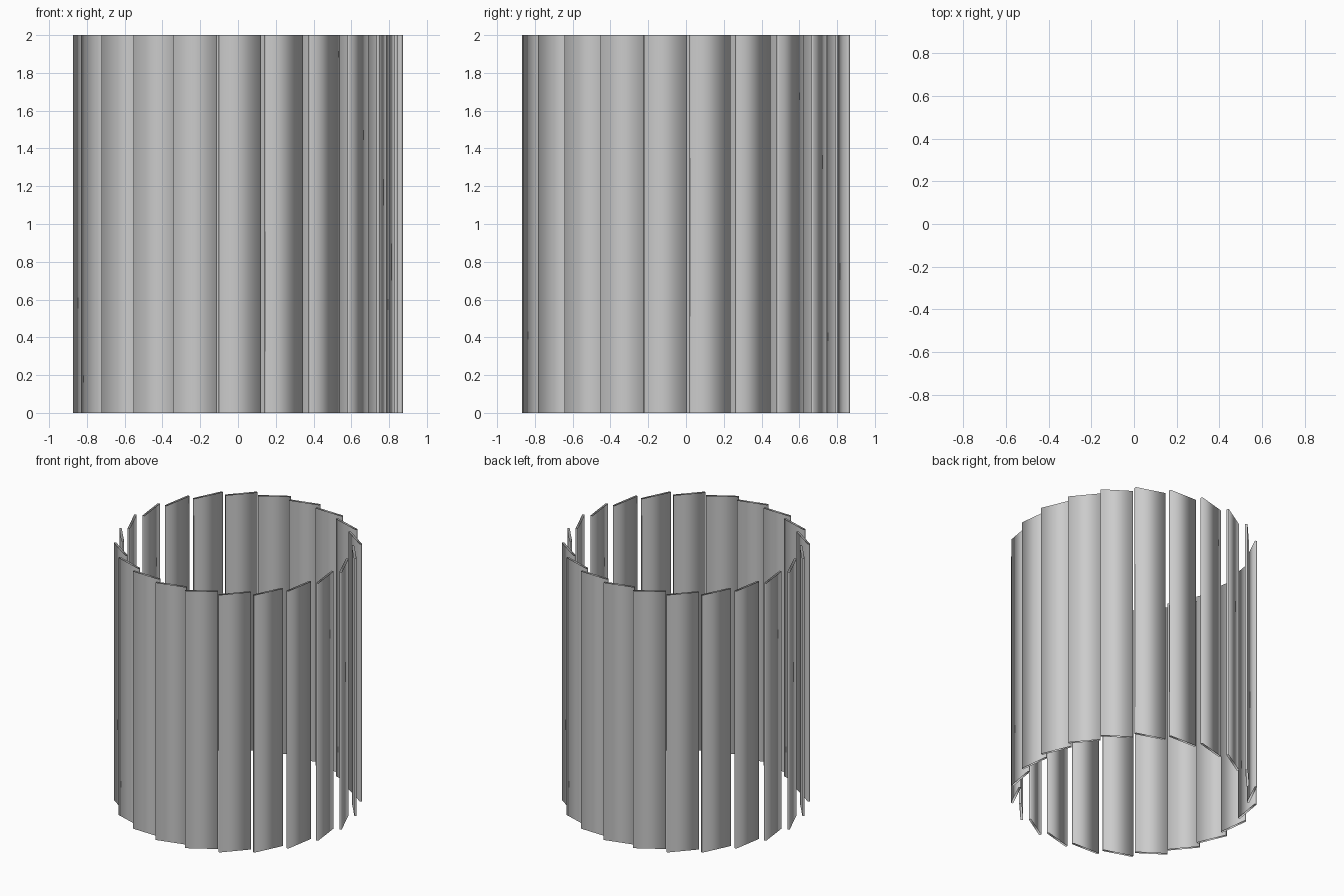
import bpy, bmesh
from math import sin, cos, radians, tau

if "Cube" in bpy.data.objects:
    bpy.data.objects.remove(bpy.data.objects["Cube"])

COUNT = 22          # blades around the ring
HEIGHT = 2.0
WIDTH = 0.23        # blade width along its own direction
THICK = 0.016
TILT = radians(15)  # each blade leans inward at one edge
OUTER = (-0.10, -0.868)  # leading outer corner of the front blade


def blade_profile():
    """Thin tilted rectangle, counter-clockwise seen from above."""
    ax = (cos(TILT), sin(TILT))
    inn = (-sin(TILT), cos(TILT))
    return [(OUTER[0] + ax[0] * w + inn[0] * d, OUTER[1] + ax[1] * w + inn[1] * d)
            for w, d in ((0, 0), (WIDTH, 0), (WIDTH, THICK), (0, THICK))]


# One open-ended blade tube, standing at the front of the ring
bm = bmesh.new()
profile = blade_profile()
bottom = [bm.verts.new((x, y, 0)) for x, y in profile]
top = [bm.verts.new((x, y, HEIGHT)) for x, y in profile]
for i in range(4):
    j = (i + 1) % 4
    face = bm.faces.new((bottom[i], bottom[j], top[j], top[i]))
    face.smooth = True
mesh = bpy.data.meshes.new("blade")
bm.to_mesh(mesh)
bm.free()

# Repeat the blade around the vertical axis
for k in range(COUNT):
    blade = bpy.data.objects.new(f"blade_{k + 1:02d}", mesh)
    blade.rotation_euler.z = tau * k / COUNT
    bpy.context.collection.objects.link(blade)
